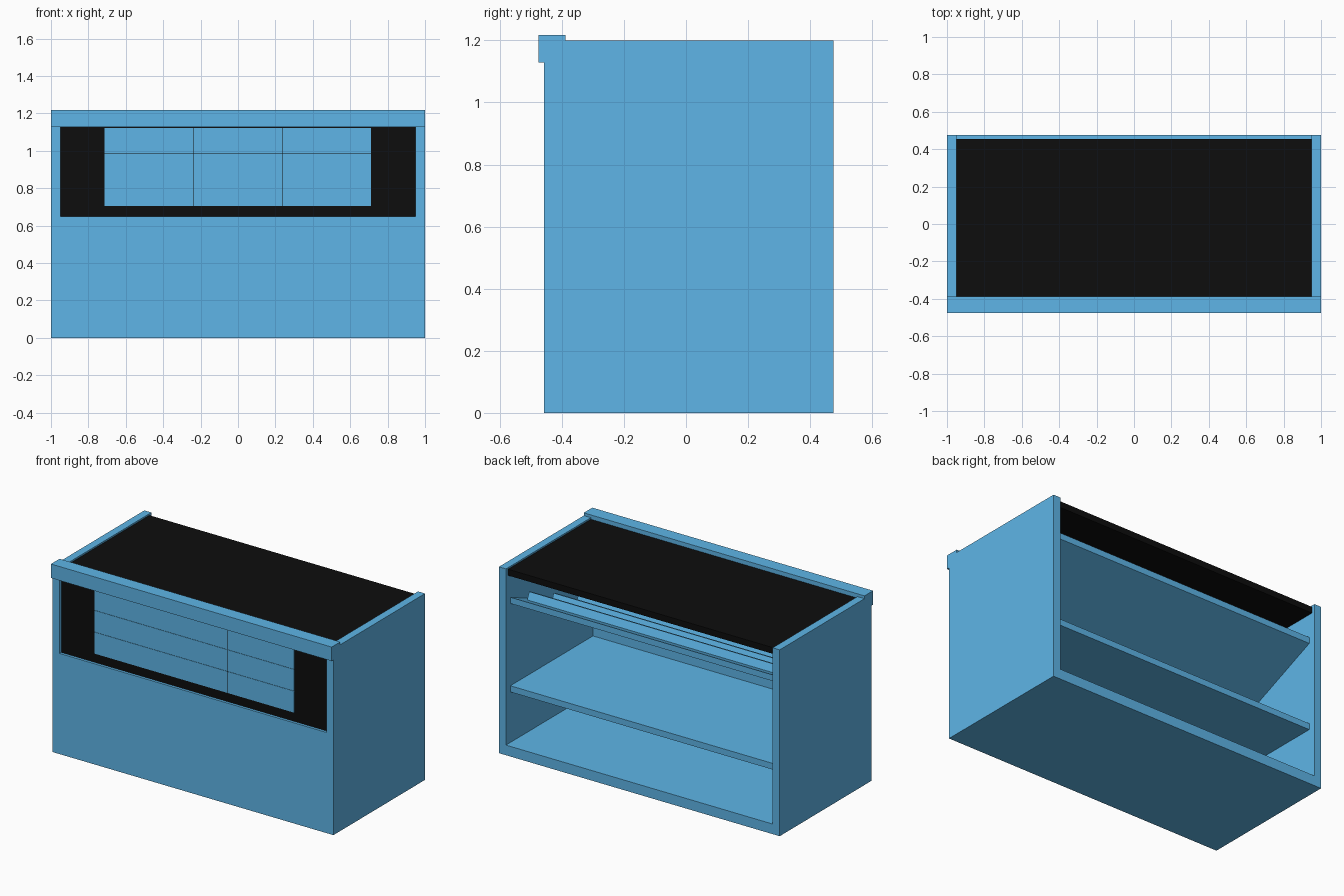
import bpy, bmesh, math
from mathutils import Matrix

if "Cube" in bpy.data.objects:
    bpy.data.objects.remove(bpy.data.objects["Cube"])


def material(name, rgb):
    mat = bpy.data.materials.new(name)
    mat.diffuse_color = (*rgb, 1)
    mat.use_nodes = True
    mat.node_tree.nodes["Principled BSDF"].inputs["Base Color"].default_value = mat.diffuse_color
    return mat


BLUE = material("blue_paint", (0.112, 0.463, 0.80))
DARK = material("dark_glass", (0.004, 0.004, 0.004))


def prism(name, profile, x0, x1, mat=BLUE):
    """Extrude a (y, z) profile along x."""
    bm = bmesh.new()
    face = bm.faces.new([bm.verts.new((x0, y, z)) for y, z in profile])
    ext = bmesh.ops.extrude_face_region(bm, geom=[face])
    verts = [g for g in ext["geom"] if isinstance(g, bmesh.types.BMVert)]
    bmesh.ops.translate(bm, verts=verts, vec=(x1 - x0, 0, 0))
    bmesh.ops.recalc_face_normals(bm, faces=bm.faces)
    mesh = bpy.data.meshes.new(name)
    bm.to_mesh(mesh)
    bm.free()
    mesh.materials.append(mat)
    ob = bpy.data.objects.new(name, mesh)
    bpy.context.collection.objects.link(ob)
    return ob


def box(name, x, y, z, mat=BLUE):
    """Box from (min, max) ranges."""
    return prism(name, [(y[0], z[0]), (y[1], z[0]), (y[1], z[1]), (y[0], z[1])], *x, mat)


INNER = (-0.95, 0.95)
FRONT, BACK = -0.457, 0.475

# Carcass: sides, base and lower front
box("left_side", (-1, -0.95), (FRONT, BACK), (0, 1.2))
box("right_side", (0.95, 1), (FRONT, BACK), (0, 1.2))
box("base", INNER, (FRONT, BACK), (0, 0.065))
box("front_panel", INNER, (FRONT, -0.41), (0.065, 0.648))

# Rail capping the top front edge
box("top_rail", (-1, 1), (-0.475, -0.388), (1.128, 1.218))

# Glass panes
box("front_glass", INNER, (-0.44, -0.40), (0.648, 1.15), DARK)
box("top_glass", INNER, (-0.44, 0.455), (1.15, 1.19), DARK)

# Three by three light panels on the front glass
for row in range(3):
    for col in range(3):
        x, z = -0.713 + 0.475 * col, 0.705 + 0.14 * row
        box(f"window_panel_{row + 1}_{col + 1}", (x, x + 0.473),
            (-0.442, -0.44), (z, z + 0.138))

# Level storage shelf
box("storage_shelf", INNER, (-0.41, 0.43), (0.39, 0.43))

# Display shelf sloping down towards the front
y_back, z_back, slope = 0.43, 1.0, 0.42
y_front = -0.40
z_front = z_back - slope * (y_back - y_front)
prism("display_shelf", [(y_back, z_back), (y_front, z_front),
                        (y_front, z_front - 0.04), (y_back, z_back - 0.04)], *INNER)

# Three ledges across the slope
angle = math.atan(slope)
for i in range(3):
    y = y_back - 0.10 - 0.25 * i
    ledge = box(f"display_ledge_{i + 1}", (-0.9, 0.9), (-0.03, 0), (0, 0.05))
    ledge.data.transform(Matrix.Translation((0, y, z_back - slope * (y_back - y)))
                         @ Matrix.Rotation(angle, 4, 'X'))
